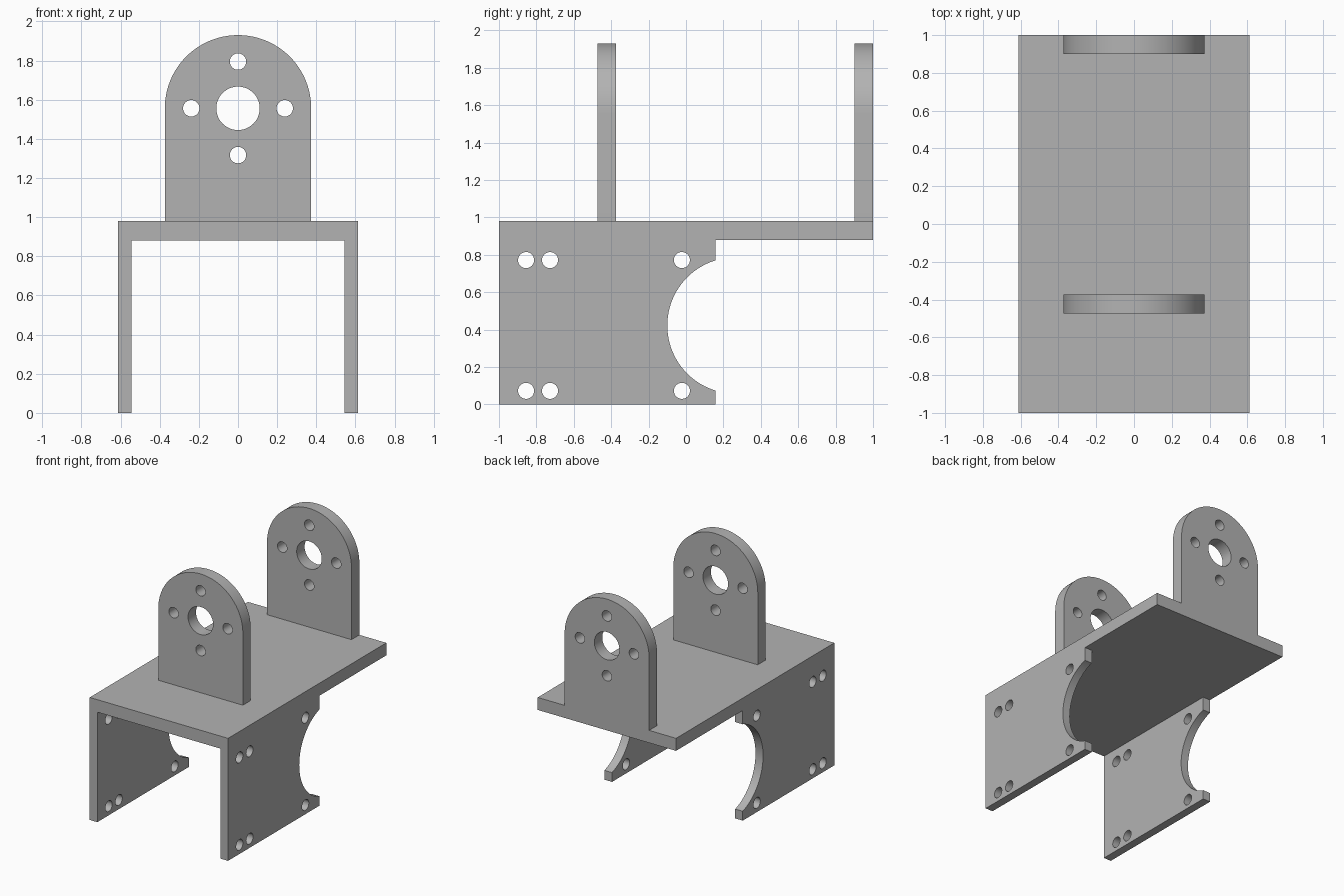
import bpy, bmesh, math
from mathutils import Matrix, Vector

if "Cube" in bpy.data.objects:
    bpy.data.objects.remove(bpy.data.objects["Cube"], do_unlink=True)

grey = bpy.data.materials.new("plain grey")
grey.use_nodes = True
COLOUR = (0.45, 0.45, 0.45, 1)
grey.diffuse_color = COLOUR
grey.node_tree.nodes["Principled BSDF"].inputs["Base Color"].default_value = COLOUR


def to_object(name, bm):
    bmesh.ops.recalc_face_normals(bm, faces=bm.faces)
    mesh = bpy.data.meshes.new(name)
    bm.to_mesh(mesh)
    bm.free()
    mesh.materials.append(grey)
    obj = bpy.data.objects.new(name, mesh)
    bpy.context.collection.objects.link(obj)
    return obj


def prism(name, outline, y0, y1):
    """Extrude an outline of (x, z) points from y0 to y1."""
    bm = bmesh.new()
    face = bm.faces.new([bm.verts.new((x, y0, z)) for x, z in outline])
    out = bmesh.ops.extrude_face_region(bm, geom=[face])
    moved = [g for g in out["geom"] if isinstance(g, bmesh.types.BMVert)]
    bmesh.ops.translate(bm, verts=moved, vec=(0, y1 - y0, 0))
    return to_object(name, bm)


def rod(centre, radius, axis, length, sides=48):
    """Cylinder cutter along the given axis."""
    bm = bmesh.new()
    turn = Vector((0, 0, 1)).rotation_difference(Vector(axis)).to_matrix().to_4x4()
    bmesh.ops.create_cone(bm, cap_ends=True, segments=sides, radius1=radius,
                          radius2=radius, depth=length,
                          matrix=Matrix.Translation(centre) @ turn)
    return to_object("cutter", bm)


def cut(obj, cutters):
    """Subtract the cutters, then remove them and smooth the curved walls."""
    bpy.ops.object.select_all(action="DESELECT")
    bpy.context.view_layer.objects.active = obj
    obj.select_set(True)
    for cutter in cutters:
        cutter.hide_render = True
        mod = obj.modifiers.new("cut", "BOOLEAN")
        mod.operation = "DIFFERENCE"
        mod.solver = "EXACT"
        mod.object = cutter
        bpy.ops.object.modifier_apply(modifier=mod.name)
        bpy.data.objects.remove(cutter, do_unlink=True)
    bpy.ops.object.shade_smooth_by_angle(angle=math.radians(30))


# Channel body: deck with two side plates
W, INNER, DECK, UNDER = 0.612, 0.545, 0.98, 0.88
channel = prism("channel_body", [
    (-W, 0), (-W, DECK), (W, DECK), (W, 0),
    (INNER, 0), (INNER, UNDER), (-INNER, UNDER), (-INNER, 0)], -1, 1)

# Side plates end short of the deck, with a round notch and screw holes
back_clear = prism("cutter", [(-1, -1), (1, -1), (1, UNDER), (-1, UNDER)], 0.157, 2)
notch = rod((0, 0.264, 0.4225), 0.364, (1, 0, 0), 2, 96)
screws = [rod((0, y, z), 0.043, (1, 0, 0), 2, 32)
          for y in (-0.855, -0.727, -0.022) for z in (0.073, 0.772)]
cut(channel, [back_clear, notch] + screws)

# Upright round-topped brackets with a shaft hole and four screw holes
R, HUB, PITCH = 0.374, 1.556, 0.239
arch = [(R * math.cos(a), HUB + R * math.sin(a))
        for a in (math.pi * i / 48 for i in range(49))]
for name, y0, y1 in (("front_bracket", -0.473, -0.373), ("back_bracket", 0.9, 1.0)):
    bracket = prism(name, [(R, DECK)] + arch + [(-R, DECK)], y0, y1)
    mid = (y0 + y1) / 2
    holes = [rod((0, mid, HUB), 0.111, (0, 1, 0), 1)]
    holes += [rod((dx * PITCH, mid, HUB + dz * PITCH), 0.042, (0, 1, 0), 1, 32)
              for dx, dz in ((1, 0), (-1, 0), (0, 1), (0, -1))]
    cut(bracket, holes)
